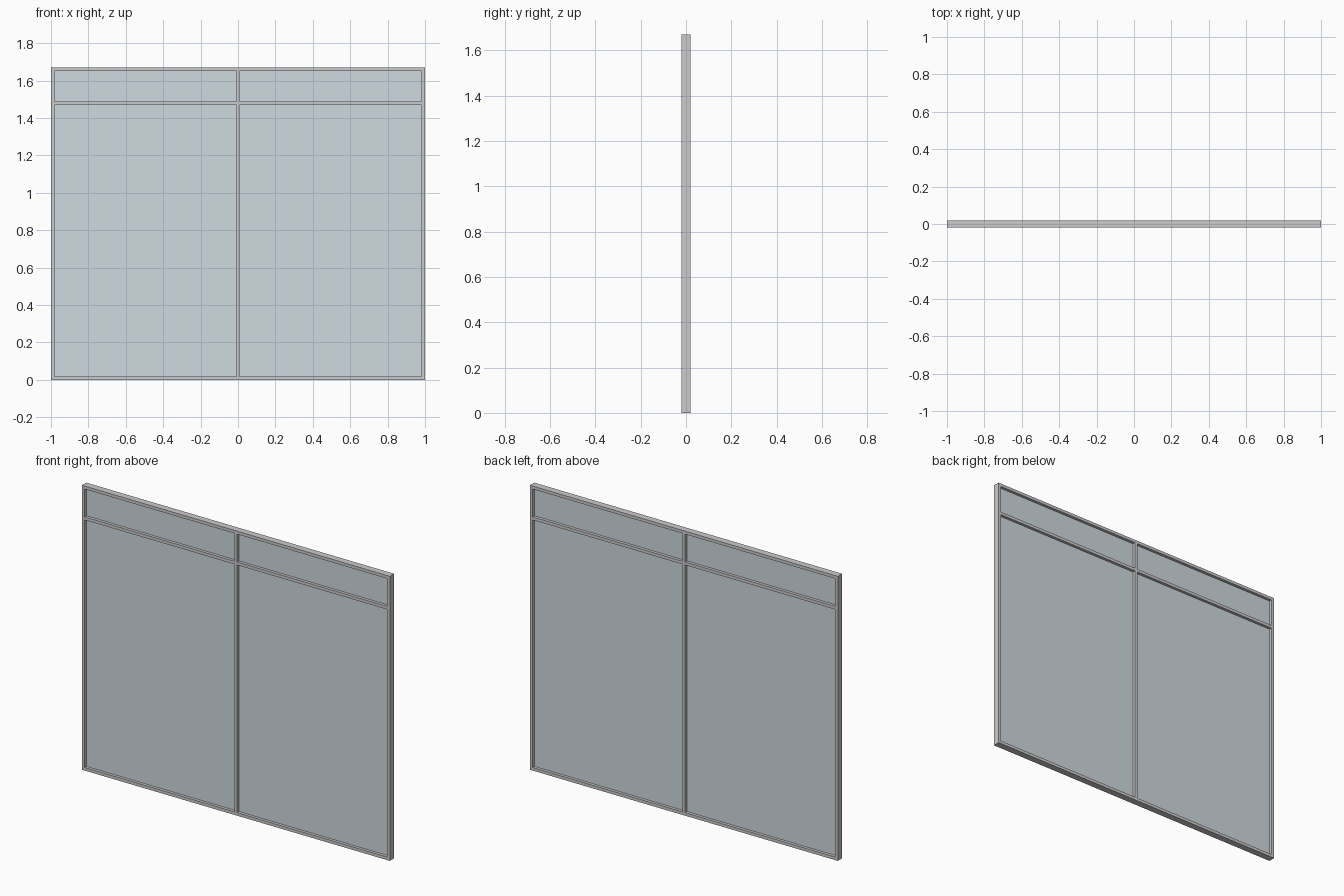
import bpy

if "Cube" in bpy.data.objects:
    bpy.data.objects.remove(bpy.data.objects["Cube"])

W, H, D = 2.0, 1.67, 0.04      # overall width, height, depth
BAR = 0.018                    # visible width of every frame bar
TRANSOM_Z = 1.48               # centre height of the cross bar
GLASS_T = 0.006

glass = bpy.data.materials.new("glass")
glass.diffuse_color = (0.62, 0.70, 0.74, 0.5)
glass.use_nodes = True
glass.node_tree.nodes["Principled BSDF"].inputs["Base Color"].default_value = glass.diffuse_color


def box(name, x0, x1, z0, z1, depth, mat=None):
    """Box centred on y = 0, given by its front-view rectangle."""
    bpy.ops.mesh.primitive_cube_add(size=1, location=((x0 + x1) / 2, 0, (z0 + z1) / 2))
    ob = bpy.context.object
    ob.name = name
    ob.scale = (x1 - x0, depth, z1 - z0)
    bpy.ops.object.transform_apply(location=False, rotation=False, scale=True)
    if mat:
        ob.data.materials.append(mat)
    return ob


hw, hb = W / 2, BAR / 2

# Outer frame: full-height side posts with rails between them
box("left_post", -hw, -hw + BAR, 0, H, D)
box("right_post", hw - BAR, hw, 0, H, D)
box("bottom_rail", -hw + BAR, hw - BAR, 0, BAR, D)
box("top_rail", -hw + BAR, hw - BAR, H - BAR, H, D)

# Centre mullion
box("centre_mullion", -hb, hb, BAR, H - BAR, D)

# Cross bars and glass panes in each half
for side, x0, x1 in (("left", -hw + BAR, -hb), ("right", hb, hw - BAR)):
    box(side + "_transom", x0, x1, TRANSOM_Z - hb, TRANSOM_Z + hb, D)
    box(side + "_lower_pane", x0, x1, BAR, TRANSOM_Z - hb, GLASS_T, glass)
    box(side + "_upper_pane", x0, x1, TRANSOM_Z + hb, H - BAR, GLASS_T, glass)
